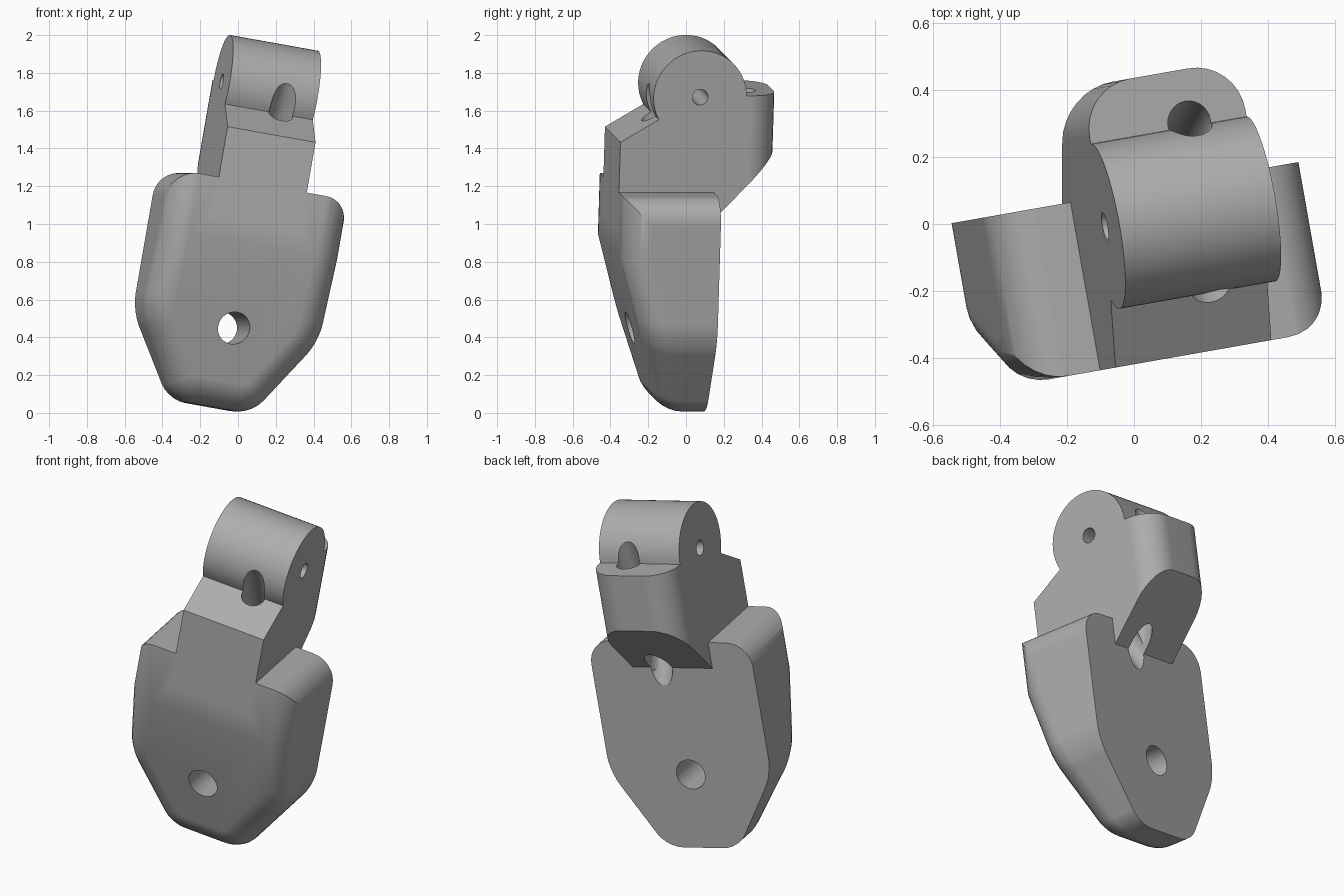
import bpy, bmesh, math
from mathutils import Matrix, Vector

cube = bpy.data.objects.get("Cube")
if cube:
    bpy.data.objects.remove(cube, do_unlink=True)

MID = -0.15      # middle of the part across its width
BACK, FRONT = 0.097, -0.413
HINGE = (0.008, 1.713)
HINGE_R = 0.25

grey = bpy.data.materials.new("plain grey")
grey.use_nodes = True
colour = (0.42, 0.42, 0.42, 1)
grey.diffuse_color = colour
grey.node_tree.nodes["Principled BSDF"].inputs["Base Color"].default_value = colour


def finish(bm, name):
    bmesh.ops.recalc_face_normals(bm, faces=bm.faces)
    mesh = bpy.data.meshes.new(name)
    bm.to_mesh(mesh)
    bm.free()
    obj = bpy.data.objects.new(name, mesh)
    bpy.context.collection.objects.link(obj)
    mesh.materials.append(grey)
    return obj


def prism(points, axis, start, end):
    """Extrude a 2D outline along x, y or z; returns a bmesh."""
    bm = bmesh.new()
    def place(p, depth):
        co = list(p)
        co.insert("xyz".index(axis), depth)
        return bm.verts.new(co)
    a = [place(p, start) for p in points]
    b = [place(p, end) for p in points]
    bm.faces.new(a)
    bm.faces.new(b[::-1])
    for i in range(len(a)):
        j = (i + 1) % len(a)
        bm.faces.new((a[j], a[i], b[i], b[j]))
    bmesh.ops.recalc_face_normals(bm, faces=bm.faces)
    return bm


def arc(cx, cy, r, start, end, n):
    angles = [math.radians(start + (end - start) * i / n) for i in range(n + 1)]
    return [(cx + r * math.cos(t), cy + r * math.sin(t)) for t in angles]


def rod(name, start, end, r):
    start, end = Vector(start), Vector(end)
    d = end - start
    bm = bmesh.new()
    m = Matrix.Translation((start + end) / 2) @ d.to_track_quat("Z", "Y").to_matrix().to_4x4()
    bmesh.ops.create_cone(bm, cap_ends=True, segments=32, radius1=r, radius2=r,
                          depth=d.length, matrix=m)
    return finish(bm, name)


def combine(obj, other, operation):
    mod = obj.modifiers.new("combine", "BOOLEAN")
    mod.operation, mod.solver, mod.object = operation, "EXACT", other
    bpy.context.view_layer.objects.active = obj
    bpy.ops.object.modifier_apply(modifier=mod.name)
    bpy.data.objects.remove(other, do_unlink=True)


# Lower body: tapered outline with a front that slopes back towards the bottom
half = [(0.215, 0.005), (0.485, 0.44), (0.485, 1.2)]
outline = [(MID + x, z) for x, z in half] + [(MID - x, z) for x, z in reversed(half)]
bm = prism(outline, "y", -0.7, BACK)
for co, no in (((0, FRONT, 0.87), (0, -1, 0)), ((0, FRONT, 0.87), (0, -0.96, -0.27))):
    cut = bmesh.ops.bisect_plane(bm, geom=bm.verts[:] + bm.edges[:] + bm.faces[:],
                                 plane_co=co, plane_no=no, clear_outer=True)
    bmesh.ops.holes_fill(bm, edges=[e for e in bm.edges if e.is_boundary])
bmesh.ops.recalc_face_normals(bm, faces=bm.faces)

# Round the outline corners, then the front rim
corners = [e for e in bm.edges
           if abs((e.verts[0].co - e.verts[1].co).normalized().y) > 0.99
           and e.verts[0].co.z < 1]
bmesh.ops.bevel(bm, geom=corners, offset=0.09, segments=5, profile=0.5,
                affect="EDGES", clamp_overlap=False)
bm.normal_update()
rim = [e for e in bm.edges if len(e.link_faces) == 2
       and sorted(f.normal.y < -0.8 for f in e.link_faces) == [False, True]
       and min(v.co.z for v in e.verts) < 1.19]
bmesh.ops.bevel(bm, geom=rim, offset=0.145, segments=7, profile=0.5,
                affect="EDGES", clamp_overlap=False)
body = finish(bm, "finger_segment")

# Rounded shoulders
for s in (1, -1):
    edge = arc(0.345, 1.06, 0.14, 0, 90, 8) + [(0.345, 1.4), (0.7, 1.4), (0.7, 1.06)]
    combine(body, finish(prism([(MID + s * x, z) for x, z in edge], "y", -1, 1),
                         "shoulder_cutter"), "DIFFERENCE")

# Neck with round hinge head and rear tab
profile = [(FRONT, 1.0), (0.05, 1.0), (BACK, 1.05), (0.43, 1.4), (0.43, 1.72)]
profile += arc(*HINGE, HINGE_R, 1.6, 209, 40) + [(FRONT, 1.47)]
neck = finish(prism(profile, "x", MID - 0.24, MID + 0.24), "neck")

# Round the tab's rear corners in plan
for s in (1, -1):
    edge = arc(0.09, 0.28, 0.15, 0, 90, 8) + [(0.09, 0.6), (0.4, 0.6), (0.4, 0.28)]
    combine(neck, finish(prism([(MID + s * x, y) for x, y in edge], "z", 0.8, 2.2),
                         "tab_cutter"), "DIFFERENCE")
combine(body, neck, "UNION")

# Hinge pin hole, body hole and the two cord channels
CORD = MID + 0.065
holes = [
    ("pin_hole", (-1, *HINGE), (1, *HINGE), 0.042),
    ("body_hole", (MID, -1, 0.43), (MID, 1, 0.43), 0.085),
    ("front_channel", (CORD, -0.40, 1.90), (CORD, 0.15, 0.98), 0.065),
    ("rear_channel", (CORD, 0.32, 1.95), (CORD, 0.11, 1.02), 0.065),
]
for hole in holes:
    combine(body, rod(*hole), "DIFFERENCE")

# Lean and turn the whole piece
body.data.transform(Matrix.Rotation(math.radians(10), 4, "Z")
                    @ Matrix.Rotation(math.radians(10), 4, "Y"))
body.data.update()

bpy.ops.object.select_all(action="DESELECT")
body.select_set(True)
bpy.context.view_layer.objects.active = body
bpy.ops.object.shade_smooth_by_angle(angle=math.radians(28))
weighted = body.modifiers.new("even_shading", "WEIGHTED_NORMAL")
weighted.keep_sharp = True
